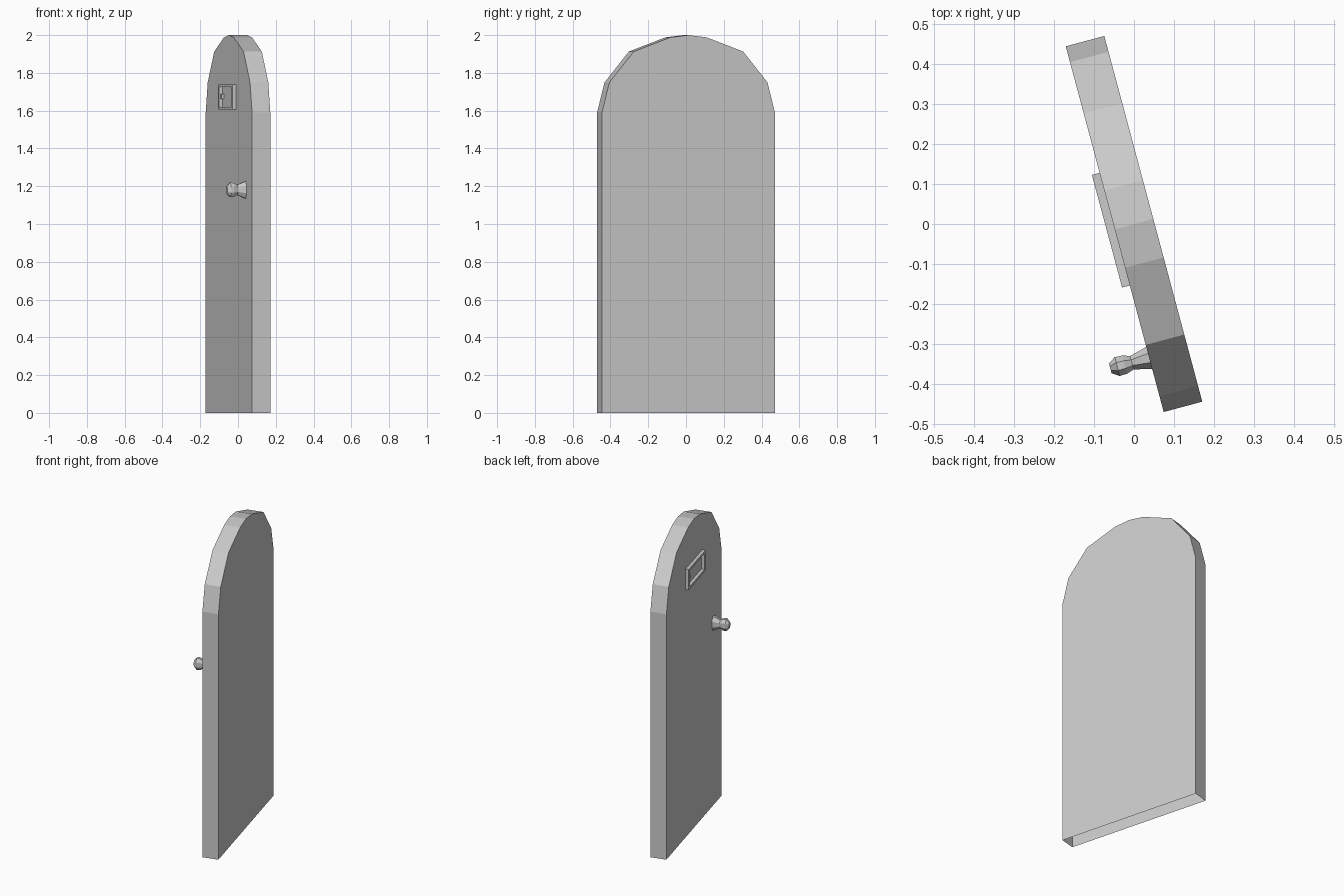
import bpy, bmesh, math
from mathutils import Matrix

if "Cube" in bpy.data.objects:
    bpy.data.objects.remove(bpy.data.objects["Cube"])

# local axes: x = thickness (-x carries the fittings), y = width, z = up
TURN = Matrix.Rotation(math.radians(15), 4, 'Z')


def finish(bm, name):
    bmesh.ops.recalc_face_normals(bm, faces=bm.faces)
    mesh = bpy.data.meshes.new(name)
    bm.to_mesh(mesh)
    bm.free()
    obj = bpy.data.objects.new(name, mesh)
    bpy.context.collection.objects.link(obj)
    obj.matrix_world = TURN
    return obj


def bridge(bm, a, b):
    n = len(a)
    for i in range(n):
        j = (i + 1) % n
        bm.faces.new((a[i], a[j], b[j], b[i]))


# arched door slab, open underneath
half = [(0.474, 0), (0.474, 1.59), (0.433, 1.75), (0.30, 1.913), (0.10, 1.988)]
outline = half + [(0, 2.0)] + [(-y, z) for y, z in reversed(half)]
bm = bmesh.new()
near = [bm.verts.new((-0.05, y, z)) for y, z in outline]
far = [bm.verts.new((0.05, y, z)) for y, z in outline]
bm.faces.new(near)
bm.faces.new(far)
bridge(bm, near, far)
bmesh.ops.recalc_face_normals(bm, faces=bm.faces)
bottom = [f for f in bm.faces if all(v.co.z < 0.01 for v in f.verts)]
bmesh.ops.delete(bm, geom=bottom, context='FACES_ONLY')
finish(bm, "door_slab")

# raised rectangular frame of the peep hatch
bm = bmesh.new()


def rect(x, hy, hz):
    return [bm.verts.new((x, sy * hy, 1.672 + sz * hz))
            for sy, sz in ((-1, -1), (1, -1), (1, 1), (-1, 1))]


loops = [rect(-0.05, 0.146, 0.066), rect(-0.07, 0.146, 0.066),
         rect(-0.07, 0.126, 0.052), rect(-0.05, 0.126, 0.052)]
for a, b in zip(loops, loops[1:]):
    bridge(bm, a, b)
finish(bm, "hatch_frame")

# small pull inside the hatch
bm = bmesh.new()
bmesh.ops.create_cube(bm, size=1, matrix=Matrix.Translation((-0.057, 0.11, 1.674))
                      @ Matrix.Diagonal((0.016, 0.02, 0.026, 1)))
finish(bm, "hatch_pull")

# faceted oval door knob
SIDES = 8
profile = [(-0.05, 0.045), (-0.095, 0.027), (-0.114, 0.037),
           (-0.133, 0.038), (-0.151, 0.020)]
bm = bmesh.new()
rings = []
for x, r in profile:
    ring = []
    for i in range(SIDES):
        a = 2 * math.pi * (i + 0.5) / SIDES
        k = r / math.cos(math.pi / SIDES)
        ring.append(bm.verts.new((x, -0.334 + 0.64 * k * math.cos(a),
                                  1.181 + k * math.sin(a))))
    rings.append(ring)
for a, b in zip(rings, rings[1:]):
    bridge(bm, a, b)
bm.faces.new(rings[-1])
finish(bm, "door_knob")
